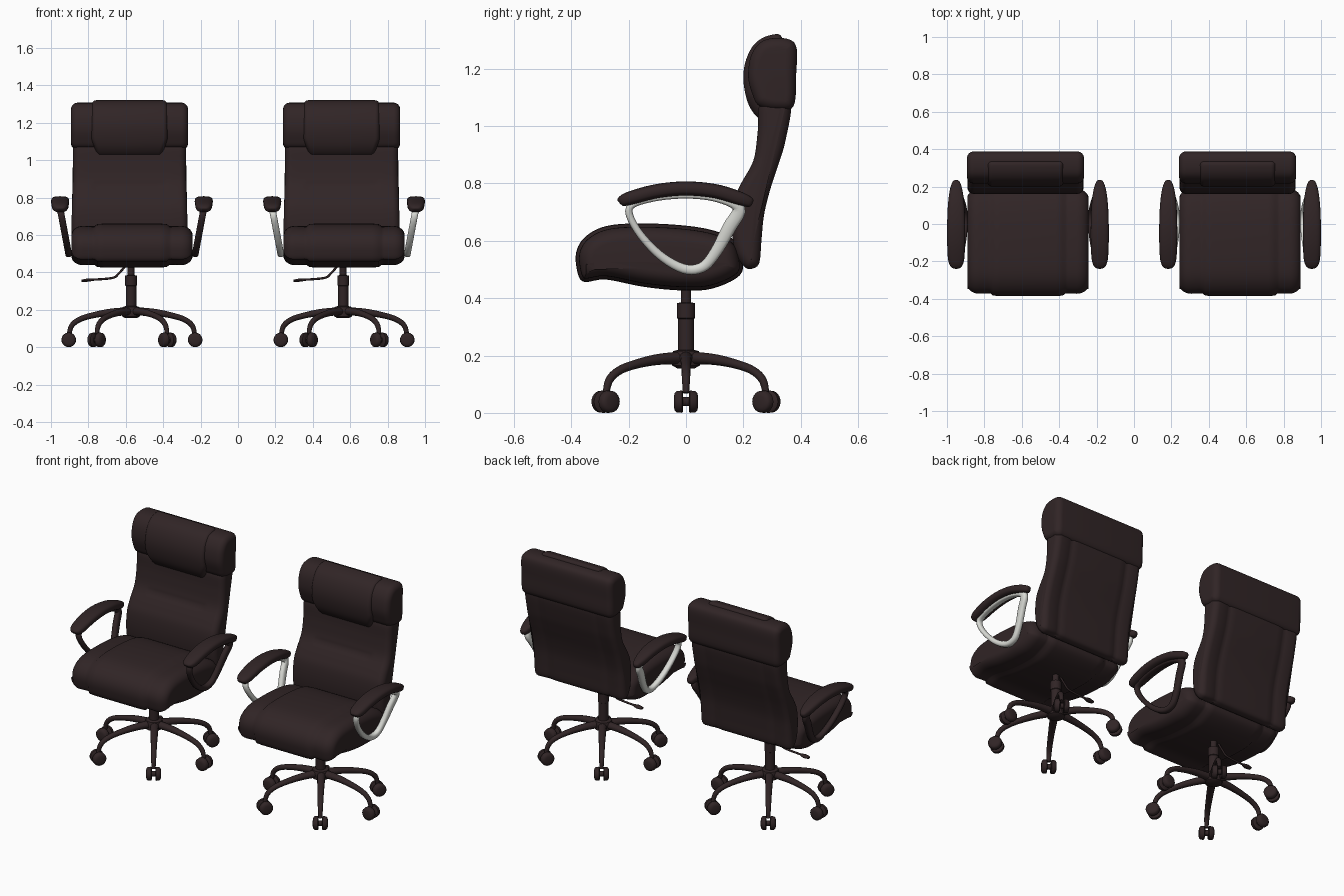
import bpy, bmesh, math
from mathutils import Vector as V

if "Cube" in bpy.data.objects:
    bpy.data.objects.remove(bpy.data.objects["Cube"])


def material(name, rgb):
    m = bpy.data.materials.new(name)
    m.diffuse_color = (*rgb, 1)
    m.use_nodes = True
    m.node_tree.nodes["Principled BSDF"].inputs["Base Color"].default_value = m.diffuse_color
    return m


BROWN = material("dark brown leather", (0.030, 0.018, 0.019))
SILVER = material("silver metal", (0.70, 0.71, 0.67))


def finish(bm, name, mat, angle=50):
    bmesh.ops.recalc_face_normals(bm, faces=bm.faces)
    me = bpy.data.meshes.new(name)
    bm.to_mesh(me)
    bm.free()
    ob = bpy.data.objects.new(name, me)
    bpy.context.collection.objects.link(ob)
    me.materials.append(mat)
    bpy.ops.object.select_all(action='DESELECT')
    ob.select_set(True)
    bpy.context.view_layer.objects.active = ob
    bpy.ops.object.shade_smooth_by_angle(angle=math.radians(angle))
    return ob


def spline(pts, closed, n=5):
    """Catmull-Rom resampling of tuples of any length."""
    out, c = [], len(pts)
    for i in range(c if closed else c - 1):
        q = [pts[(i + k) % c] if closed else pts[min(max(i + k, 0), c - 1)] for k in (-1, 0, 1, 2)]
        for s in range(n):
            t = s / n
            out.append(tuple(0.5 * (2 * b + (d - a) * t + (2 * a - 5 * b + 4 * d - e) * t * t
                                    + (3 * b - a - 3 * d + e) * t ** 3) for a, b, d, e in zip(*q)))
    return out if closed else out + [tuple(pts[-1])]


def bridge(bm, rings, closed):
    n = len(rings[0])
    for i in range(len(rings) if closed else len(rings) - 1):
        a, b = rings[i], rings[(i + 1) % len(rings)]
        for j in range(n):
            bm.faces.new((a[j], a[(j + 1) % n], b[(j + 1) % n], b[j]))
    if not closed:
        bm.faces.new(rings[0])
        bm.faces.new(rings[-1])


def cushion(name, cx, profile, w, r, seam=None, drop=0.0, dip=0.008, rear_only=False, shape=None):
    """Side profile (y, z) stretched across x, with round ends and stitched seams."""
    p = [V(q) for q in spline(profile, True, 5)]
    n = len(p)
    area = sum(p[i].x * p[(i + 1) % n].y - p[(i + 1) % n].x * p[i].y for i in range(n))
    norms = []
    for i in range(n):
        t = (p[(i + 1) % n] - p[i - 1]).normalized()
        norms.append(V((t.y, -t.x)) * (1 if area > 0 else -1))
    half = [(0.0, 0.0, 0.0)]                                   # x, inset, seam inset
    if seam:
        half += [(seam - .05, 0, 0), (seam - .014, 0, .002), (seam, drop / 2, dip), (seam + .014, drop, .002)]
    for k in range(8):
        a = k / 7 * math.pi / 2
        half.append((w - r + r * math.sin(a), drop + (r - drop) * (1 - math.cos(a)), 0))
    stations = [(-x, a, b) for x, a, b in reversed(half[1:])] + half
    bm = bmesh.new()
    rings = []
    for x, ins, sm in stations:
        ring = []
        for q, nn in zip(p, norms):
            d = ins + (sm if not rear_only or nn.x > 0.3 else 0)
            c = q - nn * d
            co = V((x, c.x, c.y))
            if shape:
                co = shape(co)
            ring.append(bm.verts.new((co.x + cx, co.y, co.z)))
        rings.append(ring)
    bridge(bm, rings, False)
    return finish(bm, name, BROWN)


def tube(name, path, side, mat, closed=False, sides=14, power=1.0, n=5):
    """Sweep of ellipses; path points are (x, y, z, half width along side, half thickness)."""
    pts = spline(path, closed, n)
    c, side = len(pts), V(side).normalized()
    bm = bmesh.new()
    rings = []
    for i, q in enumerate(pts):
        a = pts[i - 1] if closed or i else q
        b = pts[(i + 1) % c] if closed else pts[min(i + 1, c - 1)]
        t = (V(b[:3]) - V(a[:3])).normalized()
        up = t.cross(side).normalized()
        ring = []
        for k in range(sides):
            ang = 2 * math.pi * k / sides
            cs, sn = math.cos(ang), math.sin(ang)
            cs = math.copysign(abs(cs) ** power, cs)
            sn = math.copysign(abs(sn) ** power, sn)
            ring.append(bm.verts.new(V(q[:3]) + side * cs * max(q[3], .001) + up * sn * max(q[4], .001)))
        rings.append(ring)
    bridge(bm, rings, closed)
    return finish(bm, name, mat)


def turned(name, cx, profile, mat, sides=28):
    """Vertical turned part from (radius, z) pairs."""
    bm = bmesh.new()
    bridge(bm, [[bm.verts.new((cx + r * math.cos(2 * math.pi * k / sides), r * math.sin(2 * math.pi * k / sides), z))
                 for k in range(sides)] for r, z in profile], False)
    return finish(bm, name, mat, 35)


SEAT = [(-.383, .515), (-.38, .57), (-.35, .615), (-.29, .648), (-.2, .66), (-.05, .657), (.08, .64), (.165, .605),
        (.195, .545), (.188, .48), (.09, .433), (-.02, .427), (-.15, .44), (-.28, .465), (-.36, .458)]
BACK = [(.205, .508), (.172, .56), (.16, .65), (.167, .74), (.192, .8), (.235, .88), (.25, .98), (.258, 1.08),
        (.31, 1.09), (.366, 1.08), (.347, .95), (.322, .865), (.294, .78), (.272, .69), (.263, .6), (.256, .525),
        (.235, .504)]
HEAD = [(.255, 1.07), (.232, 1.11), (.217, 1.17), (.225, 1.24), (.255, 1.288), (.3, 1.306), (.36, 1.302),
        (.386, 1.27), (.384, 1.18), (.375, 1.07), (.315, 1.055)]
PAD = [(.25, 1.03), (.216, 1.08), (.2, 1.16), (.209, 1.23), (.24, 1.287), (.29, 1.316), (.335, 1.308),
       (.325, 1.2), (.3, 1.08), (.28, 1.03)]
# arm loop: y, z, half thickness
LOOP = [(-.197, .715, .013), (-.172, .64, .013), (-.095, .553, .015), (-.01, .503, .017), (.055, .507, .018),
        (.1, .555, .02), (.15, .645, .024), (.185, .715, .022), (.11, .745, .011), (0, .757, .01), (-.12, .745, .01)]
# arm pad: y, z, half width, half thickness
ARMPAD = [(-.233, .733, .012, .008), (-.225, .738, .03, .018), (-.19, .75, .043, .024), (-.1, .773, .048, .025),
          (0, .782, .048, .025), (.1, .773, .044, .025), (.18, .75, .034, .024), (.222, .735, .02, .018),
          (.232, .731, .008, .008)]
LEG = [(.02, .192, .024, .022), (.12, .186, .021, .019), (.21, .17, .018, .016), (.28, .148, .016, .015),
       (.322, .115, .014, .014), (.336, .07, .011, .012)]


def back_shape(co):
    co.x *= .985 + .03 * max(0, min(1, (.95 - co.z) / .3))
    if abs(co.x) < .19 and co.y < .26:                          # lumbar stitch line
        co.y += .008 * max(0, 1 - abs(co.z - .865) / .012)
    return co


def pad_shape(co):
    co.x *= 1 - .14 * max(0, min(1, (1.11 - co.z) / .08))
    return co


def chair(tag, cx, arm_mat):
    # upholstery
    cushion("seat_" + tag, cx, SEAT, .324, .062, seam=.2, drop=.012)
    bx = cx - .013
    cushion("backrest_" + tag, bx, BACK, .306, .036, seam=.2, rear_only=True, shape=back_shape)
    cushion("headrest_" + tag, bx, HEAD, .313, .036)
    cushion("headrest_pad_" + tag, bx, PAD, .203, .025, shape=pad_shape)
    # arms
    for s, sn in ((-1, "l"), (1, "r")):
        loop = [(cx + s * (.337 + .045 * (z - .49) / .24), y, z, .018, h) for y, z, h in LOOP]
        tube(f"arm_frame_{tag}_{sn}", loop, (1, 0, 0), arm_mat, closed=True, power=.8)
        tube(f"arm_pad_{tag}_{sn}", [(cx + s * .384, *q) for q in ARMPAD], (1, 0, 0), BROWN, sides=20, power=.7)
    # gas lift column and hub
    px = cx - .005
    turned("column_" + tag, px, [(.018, .46), (.018, .385), (.031, .383), (.031, .33), (.028, .328), (.028, .22),
                                 (.045, .215), (.05, .2), (.048, .165), (.03, .155)], BROWN)
    # height lever
    tube("lever_" + tag, [(px - .02, 0, .445, .006, .006), (px - .065, 0, .395, .006, .006),
                          (px - .1, 0, .37, .006, .006), (px - .215, 0, .36, .006, .006)], (0, 1, 0), BROWN, sides=8)
    tube("lever_paddle_" + tag, [(px - .21, 0, .36, .008, .007), (px - .235, 0, .358, .018, .009),
                                 (px - .265, 0, .355, .012, .006)], (0, 1, 0), BROWN, sides=10, n=3)
    # six legs with twin-wheel casters
    for i, deg in enumerate((0, 56, 124, 180, 236, 304)):
        a = math.radians(deg)
        d, t = V((math.cos(a), math.sin(a), 0)), V((-math.sin(a), math.cos(a), 0))
        o = V((cx, 0, 0))
        tube(f"leg_{tag}_{i}", [(*(o + d * r + V((0, 0, z))), w, h) for r, z, w, h in LEG], t, BROWN, sides=12)
        c = o + d * .338 + V((0, 0, .039))
        tube(f"caster_axle_{tag}_{i}", [(*(c - t * .02), .016, .016), (*(c + t * .02), .016, .016)], d, BROWN, n=1)
        for k in (-1, 1):
            tube(f"caster_wheel_{tag}_{i}_{k}",
                 [(*(c + t * k * e), r, r) for e, r in ((.010, .034), (.014, .039), (.032, .038), (.039, .031), (.042, .02))],
                 d, BROWN, sides=22, n=1)


chair("left", -.567, BROWN)
chair("right", .567, SILVER)
